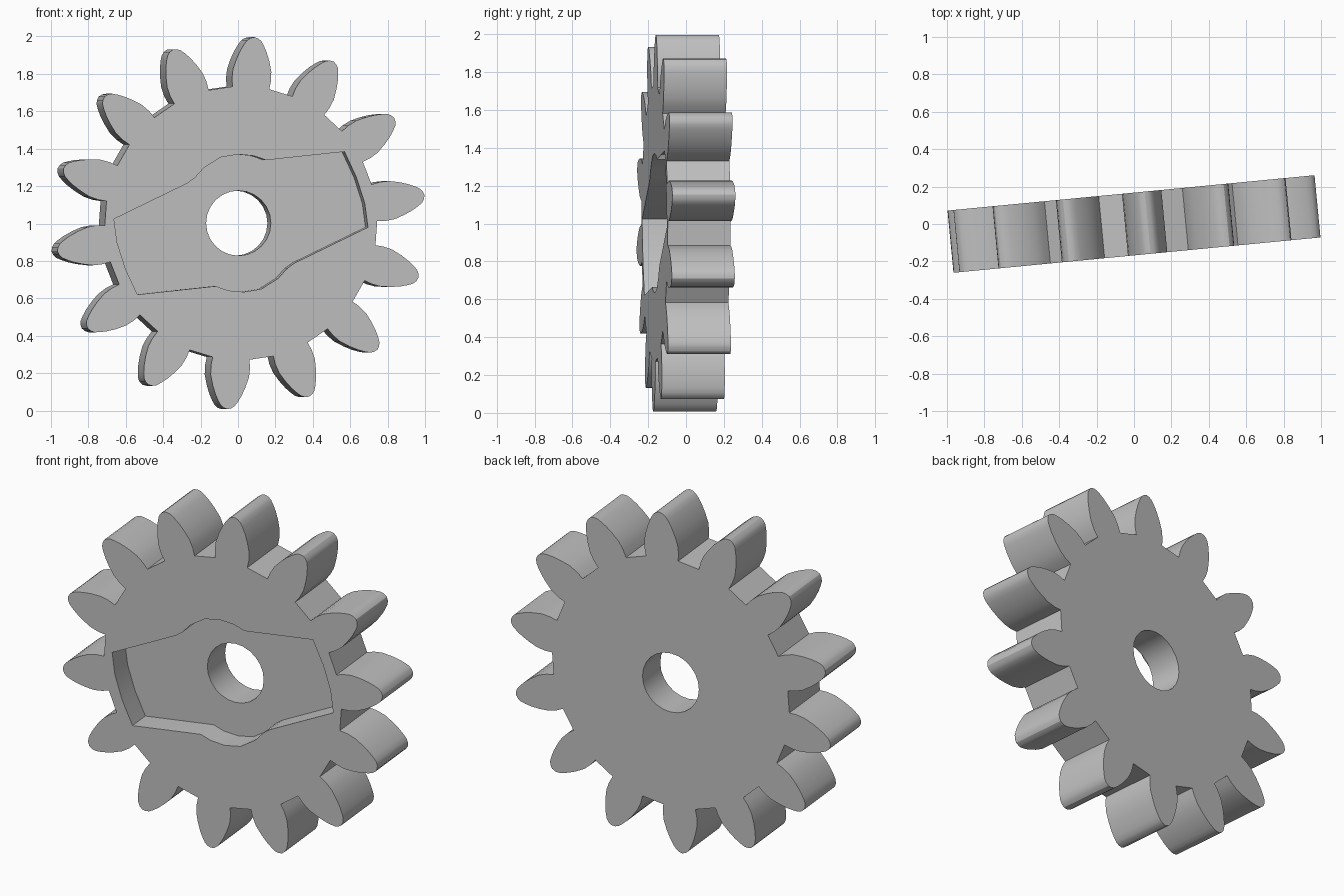
import bpy
import bmesh
from math import cos, sin, radians, pi

if "Cube" in bpy.data.objects:
    bpy.data.objects.remove(bpy.data.objects["Cube"], do_unlink=True)

TEETH = 14
FIRST_TOOTH = radians(85.8)
HALF = 0.167          # half the gear thickness
RECESS_DEPTH = 0.14
CENTRE_Z = 1.002
TURN = radians(5.5)


def prism(name, points, y0, y1):
    """Extrude an (x, z) outline from y0 to y1."""
    bm = bmesh.new()
    face = bm.faces.new([bm.verts.new((x, y0, z)) for x, z in points])
    ext = bmesh.ops.extrude_face_region(bm, geom=[face])
    verts = [g for g in ext["geom"] if isinstance(g, bmesh.types.BMVert)]
    bmesh.ops.translate(bm, verts=verts, vec=(0, y1 - y0, 0))
    bmesh.ops.recalc_face_normals(bm, faces=bm.faces)
    mesh = bpy.data.meshes.new(name)
    bm.to_mesh(mesh)
    bm.free()
    obj = bpy.data.objects.new(name, mesh)
    bpy.context.collection.objects.link(obj)
    return obj


def cut(target, cutter):
    """Subtract the cutter, apply the result and remove the cutter."""
    cutter.hide_render = True
    mod = target.modifiers.new("cut", "BOOLEAN")
    mod.operation = "DIFFERENCE"
    mod.solver = "EXACT"
    mod.object = cutter
    bpy.context.view_layer.objects.active = target
    bpy.ops.object.modifier_apply(modifier=mod.name)
    bpy.data.objects.remove(cutter, do_unlink=True)


# Leaf-shaped tooth: (distance along the tooth, half width)
half_tooth = [(0.725, 0.099), (0.77, 0.105), (0.82, 0.103), (0.875, 0.088),
              (0.92, 0.071), (0.955, 0.053), (0.978, 0.038), (0.991, 0.021)]
tooth = ([(r, -w) for r, w in half_tooth] + [(0.997, 0)]
         + [(r, w) for r, w in reversed(half_tooth)])

outline = []
for i in range(TEETH):
    a = FIRST_TOOTH + 2 * pi * i / TEETH
    outline += [(r * cos(a) - w * sin(a), r * sin(a) + w * cos(a)) for r, w in tooth]
gear = prism("gear_wheel", outline, -HALF, HALF)

# Two-winged recess in the front face, the same after half a turn
half_recess = [(0.682, -0.022), (0.665, 0.105), (0.62, 0.245), (0.556, 0.382),
               (0.135, 0.337), (0.07, 0.36), (-0.015, 0.368), (-0.11, 0.352),
               (-0.2, 0.295), (-0.25, 0.24), (-0.29, 0.212)]
recess = half_recess + [(-x, -z) for x, z in half_recess]
cut(gear, prism("recess_cutter", recess, -HALF - 0.1, -HALF + RECESS_DEPTH))

# Axle hole
hole = [(0.174 * cos(2 * pi * i / 24), 0.174 * sin(2 * pi * i / 24)) for i in range(24)]
cut(gear, prism("axle_hole_cutter", hole, -HALF - 0.2, HALF + 0.2))

# Placement, shading and colour
gear.location.z = CENTRE_Z
gear.rotation_euler.z = TURN
grey = bpy.data.materials.new("plain_grey")
grey.use_nodes = True
colour = (0.53, 0.53, 0.53, 1)
grey.diffuse_color = colour
grey.node_tree.nodes["Principled BSDF"].inputs["Base Color"].default_value = colour
gear.data.materials.clear()
gear.data.materials.append(grey)
for poly in gear.data.polygons:
    poly.material_index = 0

bpy.ops.object.select_all(action="DESELECT")
gear.select_set(True)
bpy.context.view_layer.objects.active = gear
bpy.ops.object.shade_smooth_by_angle(angle=radians(30))
